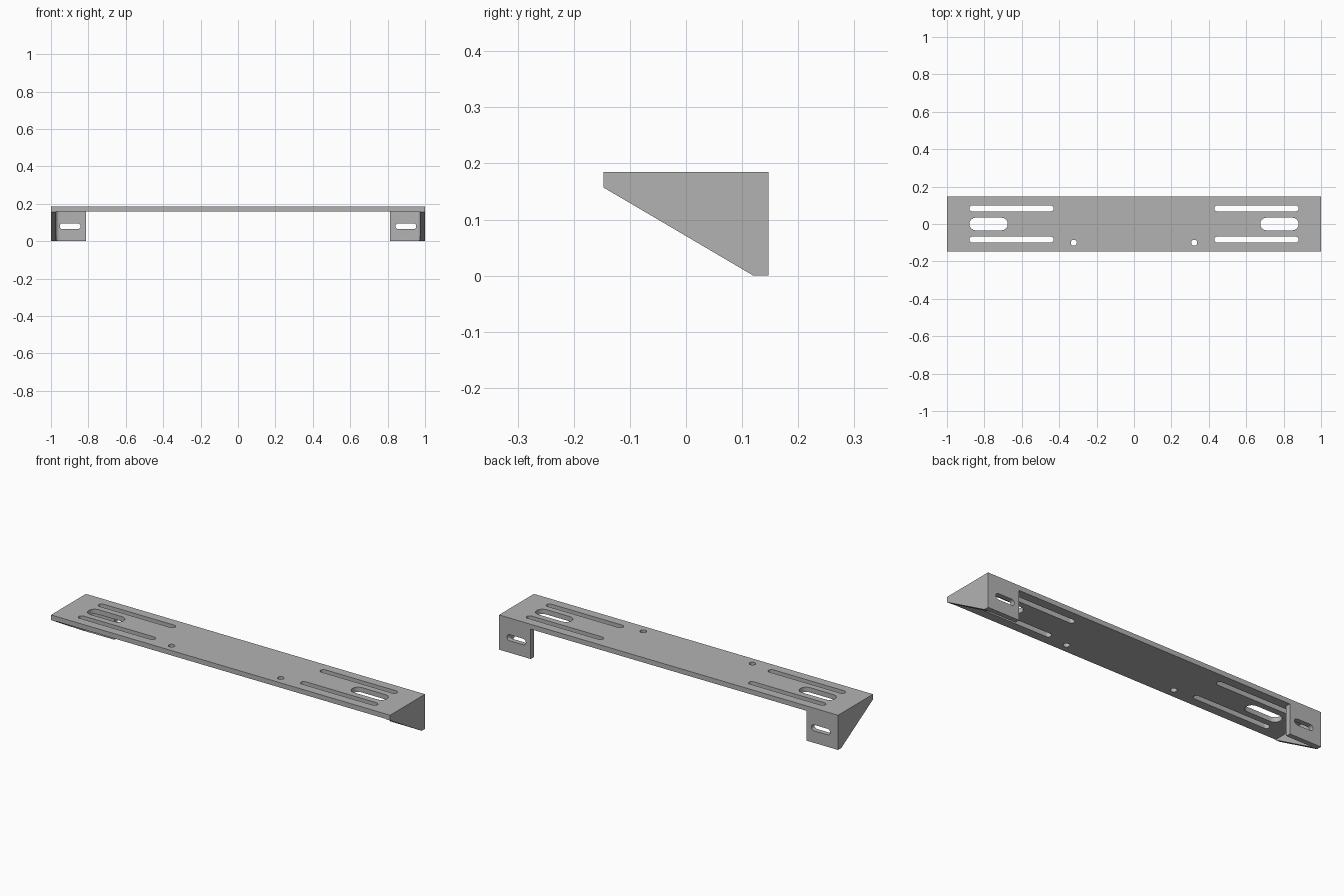
import bpy, bmesh, math
from mathutils import Vector, Matrix

cube = bpy.data.objects.get("Cube")
if cube:
    bpy.data.objects.remove(cube, do_unlink=True)

steel = bpy.data.materials.new("grey_steel")
steel.use_nodes = True
GREY = (0.45, 0.45, 0.45, 1)
steel.diffuse_color = GREY
steel.node_tree.nodes["Principled BSDF"].inputs["Base Color"].default_value = GREY

HALF_DEPTH = 0.147
TOP = 0.185
SHEET = 0.026
UNDER = TOP - SHEET


def prism(bm, outline, z0, z1):
    """Extrude a closed xy outline between two heights."""
    face = bm.faces.new([bm.verts.new((x, y, z0)) for x, y in outline])
    out = bmesh.ops.extrude_face_region(bm, geom=[face])
    top = [g for g in out["geom"] if isinstance(g, bmesh.types.BMVert)]
    bmesh.ops.translate(bm, verts=top, vec=(0, 0, z1 - z0))
    return list(face.verts) + top


def make_object(name, bm):
    bmesh.ops.recalc_face_normals(bm, faces=bm.faces[:])
    mesh = bpy.data.meshes.new(name)
    bm.to_mesh(mesh)
    bm.free()
    mesh.materials.append(steel)
    obj = bpy.data.objects.new(name, mesh)
    bpy.context.collection.objects.link(obj)
    return obj


def slot_outline(x0, x1, y, width, steps=12):
    """Rounded slot from x0 to x1; a circle when x1 - x0 equals the width."""
    r = width / 2
    pts = []
    for cx, start in ((x1 - r, -math.pi / 2), (x0 + r, math.pi / 2)):
        for i in range(steps + 1):
            a = start + math.pi * i / steps
            pts.append((cx + r * math.cos(a), y + r * math.sin(a)))
    return pts


def circle_outline(x, y, r, steps=24):
    return [(x + r * math.cos(math.tau * i / steps),
             y + r * math.sin(math.tau * i / steps)) for i in range(steps)]


def select_only(obj):
    bpy.ops.object.select_all(action="DESELECT")
    obj.select_set(True)
    bpy.context.view_layer.objects.active = obj


def cut(obj, cutter_bm):
    cutter = make_object("cutter", cutter_bm)
    cutter.hide_render = True
    mod = obj.modifiers.new("openings", "BOOLEAN")
    mod.operation = "DIFFERENCE"
    mod.solver = "EXACT"
    mod.object = cutter
    select_only(obj)
    bpy.ops.object.modifier_apply(modifier=mod.name)
    bpy.data.objects.remove(cutter, do_unlink=True)
    select_only(obj)
    bpy.ops.object.shade_smooth_by_angle(angle=math.radians(30))


# Long top plate with its slots and screw holes
bm = bmesh.new()
prism(bm, [(-1, -HALF_DEPTH), (1, -HALF_DEPTH), (1, HALF_DEPTH), (-1, HALF_DEPTH)], UNDER, TOP)
plate = make_object("top_plate", bm)

bm = bmesh.new()
for s in (-1, 1):
    for x0, x1, y, width in ((0.43, 0.88, 0.083, 0.032),
                             (0.43, 0.88, -0.083, 0.032),
                             (0.675, 0.88, 0, 0.068)):
        a, b = sorted((s * x0, s * x1))
        prism(bm, slot_outline(a, b, y, width), UNDER - 0.05, TOP + 0.05)
    prism(bm, circle_outline(s * 0.322, -0.1, 0.016), UNDER - 0.05, TOP + 0.05)
cut(plate, bm)

# End brackets: side gusset and rear tab bent from one sheet, front cut on a slope
for s, name in ((-1, "right_bracket"), (1, "left_bracket")):
    inner_x, inner_y, bend = 1 - SHEET, HALF_DEPTH - SHEET, 0.02
    outline = [(1, -HALF_DEPTH), (1, HALF_DEPTH), (0.813, HALF_DEPTH), (0.813, inner_y)]
    for i in range(7):
        a = math.pi / 2 * (1 - i / 6)
        outline.append((inner_x - bend + bend * math.cos(a),
                        inner_y - bend + bend * math.sin(a)))
    outline.append((inner_x, -HALF_DEPTH))

    bm = bmesh.new()
    prism(bm, [(s * x, y) for x, y in outline], 0, UNDER)
    bmesh.ops.bisect_plane(bm, geom=bm.verts[:] + bm.edges[:] + bm.faces[:],
                           plane_co=(0, inner_y - 0.001, 0),
                           plane_no=Vector((0, -0.157, -0.267)).normalized(),
                           clear_outer=True)
    bmesh.ops.holes_fill(bm, edges=[e for e in bm.edges if e.is_boundary], sides=0)
    bracket = make_object(name, bm)

    # Slot through the rear tab
    bm = bmesh.new()
    a, b = sorted((s * 0.842, s * 0.953))
    prism(bm, slot_outline(a, b, 0.08, 0.032), -0.2, -0.08)
    bmesh.ops.transform(bm, matrix=Matrix.Rotation(math.pi / 2, 4, "X"), verts=bm.verts[:])
    cut(bracket, bm)
